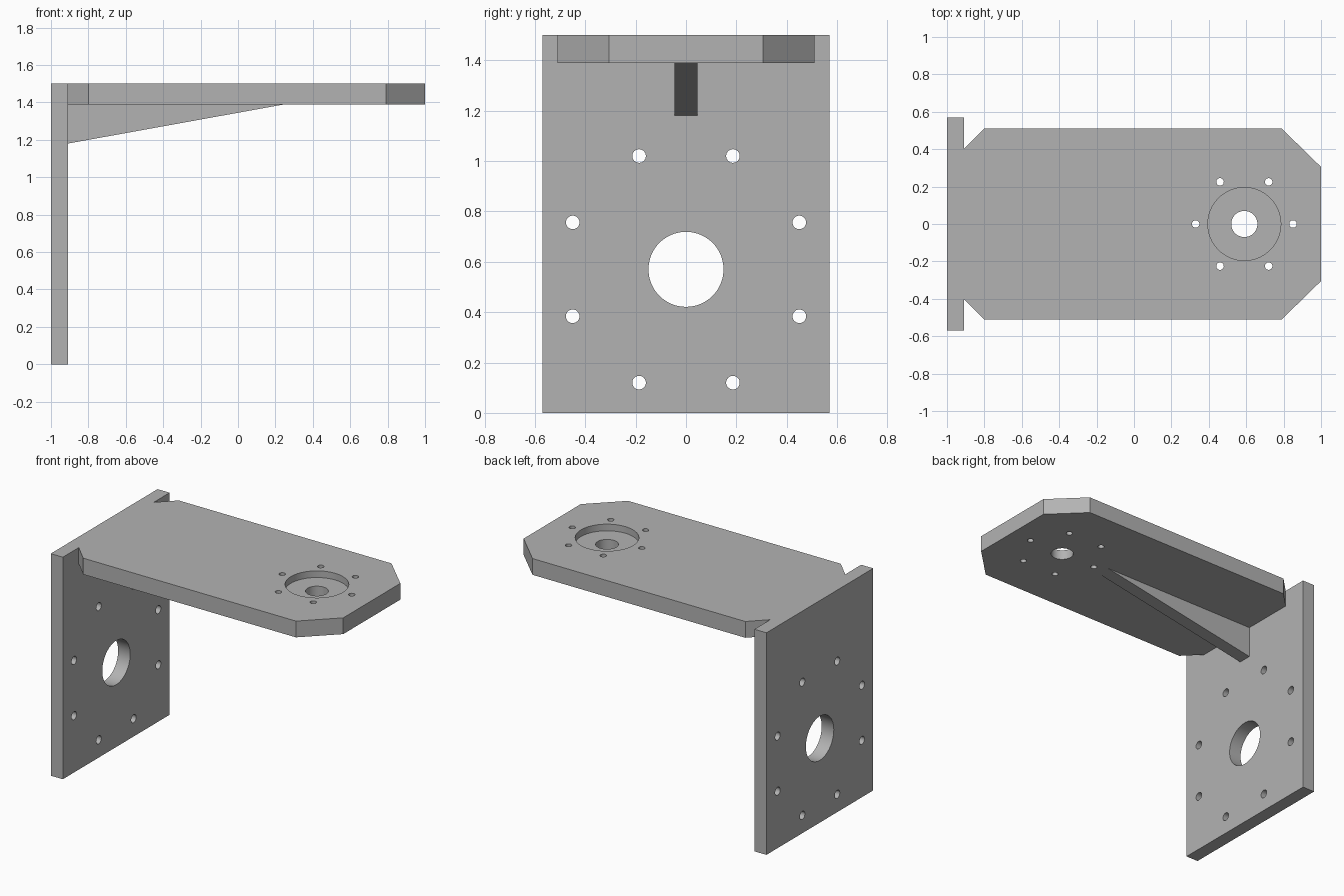
import bpy
import bmesh
from math import cos, sin, pi, radians
from mathutils import Vector

if "Cube" in bpy.data.objects:
    bpy.data.objects.remove(bpy.data.objects["Cube"], do_unlink=True)

grey = bpy.data.materials.new("plain grey metal")
grey.use_nodes = True
GREY = (0.45, 0.45, 0.45, 1)
grey.diffuse_color = GREY
grey.node_tree.nodes["Principled BSDF"].inputs["Base Color"].default_value = GREY

TOP = 1.5
UNDER = 1.39       # underside of the arm
WALL_X = -0.91     # inner face of the mounting plate


def prism(name, points, sweep):
    """Extrude a closed 3D outline along the sweep vector."""
    bm = bmesh.new()
    face = bm.faces.new([bm.verts.new(p) for p in points])
    new = bmesh.ops.extrude_face_region(bm, geom=[face])["geom"]
    verts = [g for g in new if isinstance(g, bmesh.types.BMVert)]
    bmesh.ops.translate(bm, verts=verts, vec=sweep)
    bmesh.ops.recalc_face_normals(bm, faces=bm.faces)
    mesh = bpy.data.meshes.new(name)
    bm.to_mesh(mesh)
    bm.free()
    mesh.materials.append(grey)
    ob = bpy.data.objects.new(name, mesh)
    bpy.context.collection.objects.link(ob)
    return ob


def circle(radius, count, turn=0.0):
    return [(radius * cos(turn + 2 * pi * i / count),
             radius * sin(turn + 2 * pi * i / count)) for i in range(count)]


def drill(ob, points, sweep):
    """Cut a prism out of the object."""
    cutter = prism("cutter", points, sweep)
    cutter.hide_render = True
    mod = ob.modifiers.new("hole", "BOOLEAN")
    mod.operation = "DIFFERENCE"
    mod.solver = "EXACT"
    mod.object = cutter
    bpy.context.view_layer.objects.active = ob
    bpy.ops.object.modifier_apply(modifier=mod.name)
    bpy.data.objects.remove(cutter, do_unlink=True)


# Upright mounting plate with a large bore and a ring of eight bolt holes
wall = prism("mounting_plate",
             [(-1, y, z) for y, z in
              ((-0.57, 0), (0.57, 0), (0.57, TOP), (-0.57, TOP))],
             Vector((WALL_X + 1, 0, 0)))


def wall_hole(y, z, radius, sides):
    drill(wall, [(-1.1, y + a, z + b) for a, b in circle(radius, sides)],
          Vector((0.3, 0, 0)))


BORE_Z = 0.57
wall_hole(0, BORE_Z, 0.149, 64)
for y, z in circle(0.487, 8, radians(22.5)):
    wall_hole(y, BORE_Z + z, 0.027, 32)

# Horizontal arm with clipped corners
half = [(WALL_X, 0.4), (-0.8, 0.51), (0.79, 0.51), (1, 0.305)]
outline = half + [(x, -y) for x, y in reversed(half)]
arm = prism("arm_plate", [(x, y, UNDER) for x, y in outline],
            Vector((0, 0, TOP - UNDER)))

# Round recess, centre bore and six screw holes in the arm
HUB_X = 0.59


def arm_hole(x, y, radius, sides, bottom):
    drill(arm, [(x + a, y + b, bottom) for a, b in circle(radius, sides)],
          Vector((0, 0, TOP + 0.1 - bottom)))


arm_hole(HUB_X, 0, 0.195, 64, TOP - 0.045)
arm_hole(HUB_X, 0, 0.07, 48, 1.3)
for x, y in circle(0.26, 6):
    arm_hole(HUB_X + x, y, 0.02, 24, 1.3)

# Triangular stiffening rib under the arm
rib = prism("stiffening_rib",
            [(WALL_X, -0.045, UNDER), (WALL_X, -0.045, 1.18), (0.25, -0.045, UNDER)],
            Vector((0, 0.09, 0)))

# Smooth bores, crisp edges
for ob in (wall, arm, rib):
    bpy.ops.object.select_all(action="DESELECT")
    ob.select_set(True)
    bpy.context.view_layer.objects.active = ob
    bpy.ops.object.shade_smooth_by_angle(angle=radians(30))
